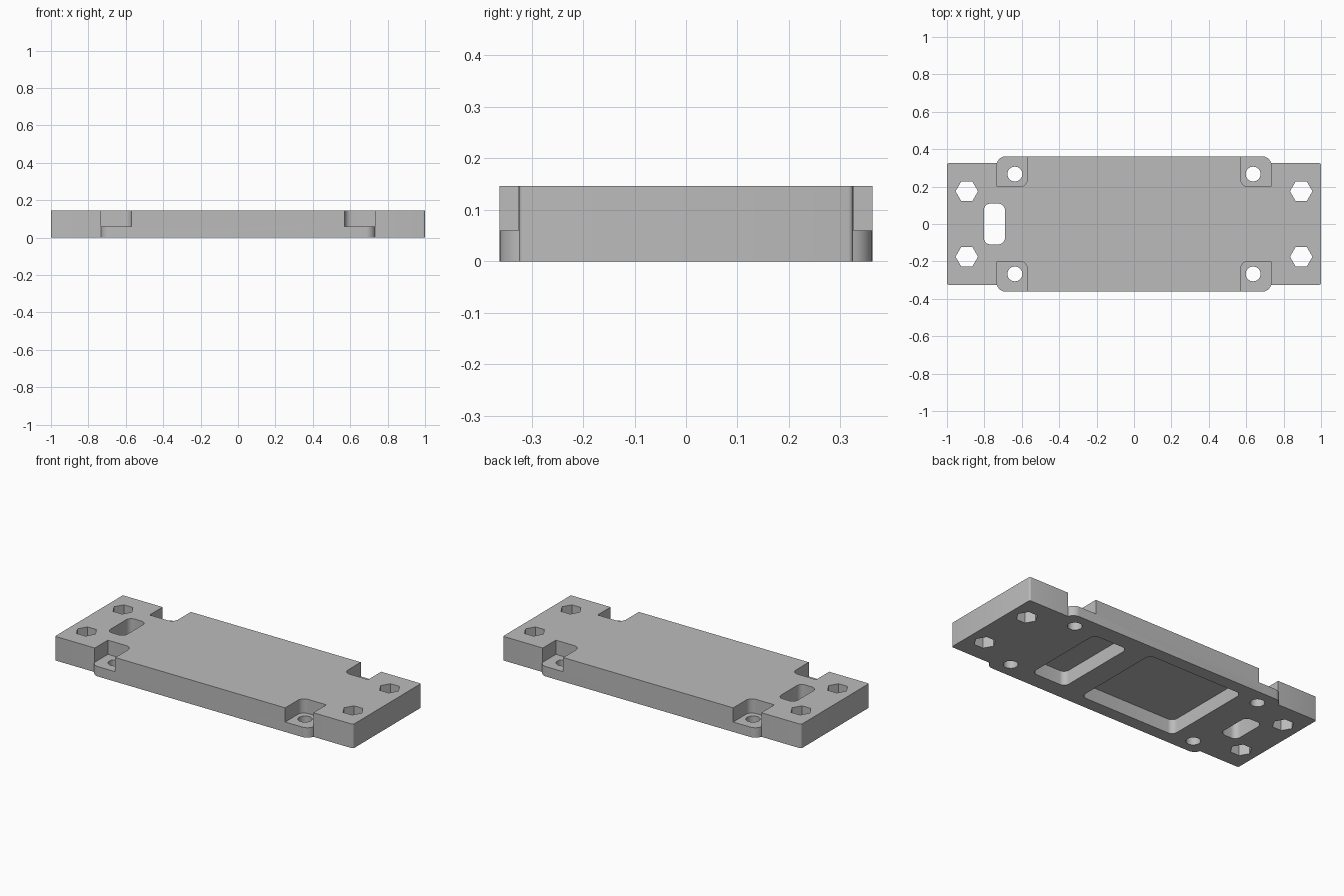
import bpy, bmesh
from math import sin, cos, pi, radians, asin

cube = bpy.data.objects.get("Cube")
if cube:
    bpy.data.objects.remove(cube, do_unlink=True)

HEIGHT, LEDGE, POCKET = 0.146, 0.06, 0.085


def arc(cx, cy, r, a0, a1, steps=8):
    return [(cx + r * cos(radians(a0 + (a1 - a0) * i / steps)),
             cy + r * sin(radians(a0 + (a1 - a0) * i / steps))) for i in range(steps + 1)]


def rounded_rect(x0, x1, y0, y1, r):
    corners = ((x1 - r, y1 - r), (x0 + r, y1 - r), (x0 + r, y0 + r), (x1 - r, y0 + r))
    return [p for i, (cx, cy) in enumerate(corners) for p in arc(cx, cy, r, 90 * i, 90 * i + 90)]


def ngon(cx, cy, r, sides):
    return [(cx + r * cos(2 * pi * i / sides), cy + r * sin(2 * pi * i / sides)) for i in range(sides)]


def add_prism(bm, points, z0, z1):
    low = [bm.verts.new((x, y, z0)) for x, y in points]
    high = [bm.verts.new((x, y, z1)) for x, y in points]
    faces = [bm.faces.new(low), bm.faces.new(high)]
    for i in range(len(points)):
        j = (i + 1) % len(points)
        faces.append(bm.faces.new((low[i], low[j], high[j], high[i])))
    bmesh.ops.recalc_face_normals(bm, faces=faces)


def make_object(name, bm):
    mesh = bpy.data.meshes.new(name)
    bm.to_mesh(mesh)
    bm.free()
    obj = bpy.data.objects.new(name, mesh)
    bpy.context.collection.objects.link(obj)
    return obj


# Plate outline: one quarter, mirrored to all four corners
r = 0.05
start = asin((0.325 - (0.362 - r)) / r) * 180 / pi
quarter = arc(0.99, 0.315, 0.01, 0, 90, 4) + arc(0.735 - r, 0.362 - r, r, start, 90)
half = quarter + [(-x, y) for x, y in reversed(quarter)]
outline = half + [(x, -y) for x, y in reversed(half)]
bm = bmesh.new()
add_prism(bm, outline, 0, HEIGHT)
plate = make_object("mounting_plate", bm)

# Cutters
bm = bmesh.new()
for sx in (-1, 1):
    for sy in (-1, 1):
        # Corner notch above the mounting ear, rounded on its inner corner
        notch = [(0.733, 0.2), (0.733, 0.5), (0.57, 0.5)] + arc(0.61, 0.24, 0.04, 180, 270)
        add_prism(bm, [(sx * x, sy * y) for x, y in notch], LEDGE, 0.3)
        # Ear screw hole, ending inside the notch
        add_prism(bm, ngon(sx * 0.637, sy * 0.267, 0.04, 16), -0.1, LEDGE + 0.02)
        # Hexagonal hole near the end
        add_prism(bm, ngon(sx * 0.894, sy * 0.175, 0.06, 6), -0.1, 0.3)
# Cable slot
add_prism(bm, rounded_rect(-0.803, -0.69, -0.109, 0.109, 0.035), -0.1, 0.3)
# Underside pockets
add_prism(bm, rounded_rect(-0.51, 0.13, -0.285, 0.285, 0.035), -0.1, POCKET)
add_prism(bm, rounded_rect(0.265, 0.495, -0.26, 0.26, 0.035), -0.1, POCKET)
cutter = make_object("hole_cutters", bm)
cutter.hide_render = True

boolean = plate.modifiers.new("cut_holes", "BOOLEAN")
boolean.operation = "DIFFERENCE"
boolean.solver = "EXACT"
boolean.use_self = True
boolean.object = cutter

bpy.ops.object.select_all(action="DESELECT")
plate.select_set(True)
bpy.context.view_layer.objects.active = plate
bpy.ops.object.modifier_apply(modifier=boolean.name)
bpy.data.objects.remove(cutter, do_unlink=True)

# Single grey material
grey = bpy.data.materials.new("plain_grey")
grey.use_nodes = True
colour = (0.5, 0.5, 0.5, 1)
grey.diffuse_color = colour
grey.node_tree.nodes["Principled BSDF"].inputs["Base Color"].default_value = colour
plate.data.materials.clear()
plate.data.materials.append(grey)

bpy.ops.object.shade_smooth_by_angle(angle=radians(30))
